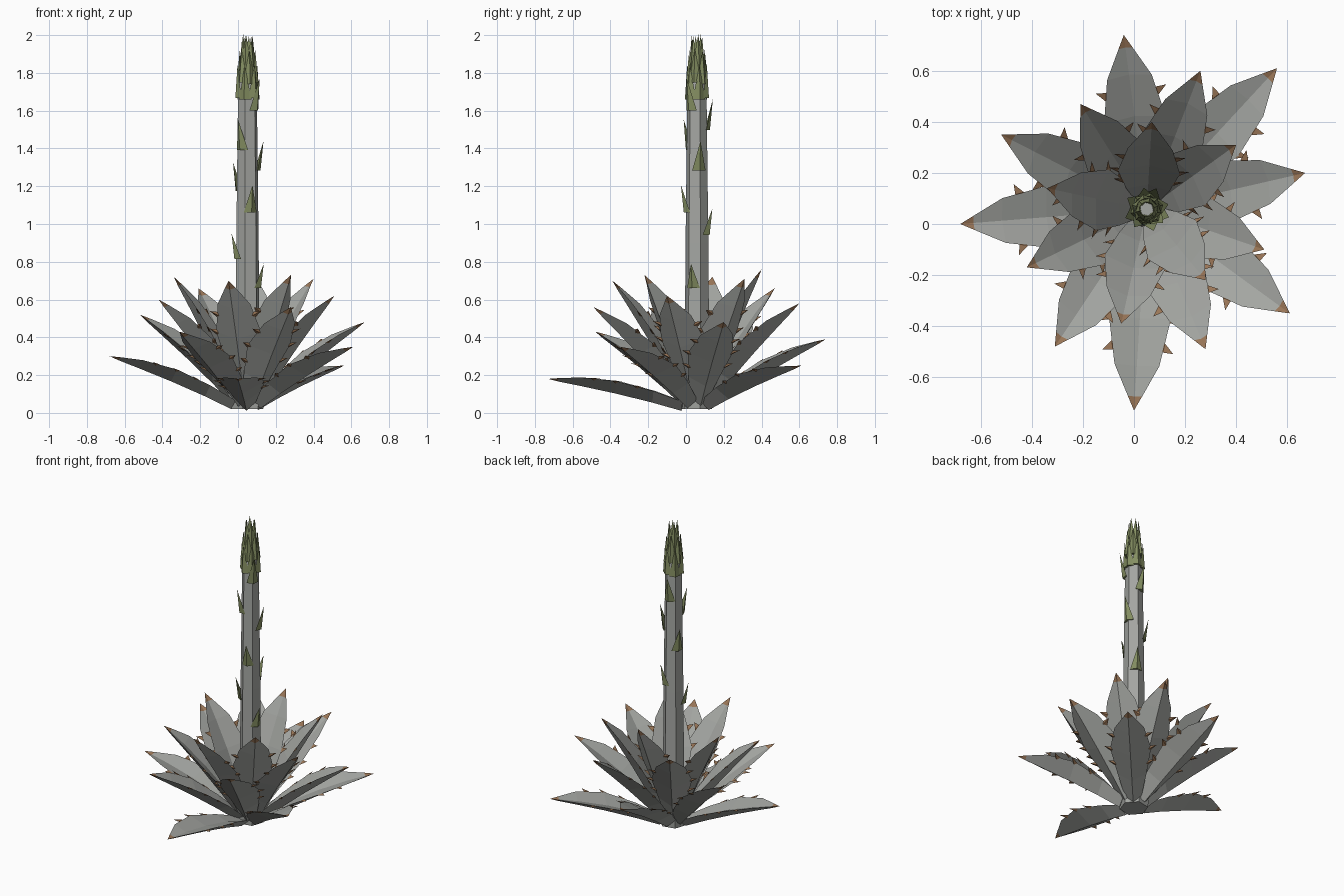
import bpy, bmesh, math
from mathutils import Vector

cube = bpy.data.objects.get("Cube")
if cube:
    bpy.data.objects.remove(cube, do_unlink=True)

CENTRE = Vector((0.05, 0.058, 0))
UP = Vector((0, 0, 1))


def material(name, colour):
    mat = bpy.data.materials.new(name)
    mat.use_nodes = True
    mat.diffuse_color = (*colour, 1)
    mat.node_tree.nodes["Principled BSDF"].inputs["Base Color"].default_value = (*colour, 1)
    return mat


GREY = material("grey leaf", (0.37, 0.38, 0.36))
BROWN = material("brown spine", (0.32, 0.18, 0.095))
GREEN = material("green bract", (0.23, 0.27, 0.12))


def finish(bm, name, *mats):
    bmesh.ops.recalc_face_normals(bm, faces=bm.faces)
    mesh = bpy.data.meshes.new(name)
    bm.to_mesh(mesh)
    bm.free()
    for mat in mats:
        mesh.materials.append(mat)
    obj = bpy.data.objects.new(name, mesh)
    bpy.context.collection.objects.link(obj)
    return obj


def spike(bm, corners, tip, index=0):
    """Closed three-sided spike."""
    base = [bm.verts.new(c) for c in corners]
    top = bm.verts.new(tip)
    bm.faces.new(base).material_index = index
    for i in range(3):
        bm.faces.new((base[i], base[(i + 1) % 3], top)).material_index = index


def tapered_column(name, rings, sides, turn):
    """Faceted column through (radius, height) rings."""
    bm = bmesh.new()
    loops = []
    for radius, z in rings:
        angles = [turn + math.tau * i / sides for i in range(sides)]
        loops.append([bm.verts.new(CENTRE + Vector((radius * math.cos(a), radius * math.sin(a), z)))
                      for a in angles])
    for low, high in zip(loops, loops[1:]):
        for i in range(sides):
            j = (i + 1) % sides
            bm.faces.new((low[i], low[j], high[j], high[i]))
    bm.faces.new(loops[0])
    bm.faces.new(loops[-1])
    return finish(bm, name, GREY)


# Leaf outline: position along the leaf, half width, keel depth
OUTLINE = [(0, 0.05, 0.04), (0.22, 0.085, 0.045), (0.5, 0.122, 0.042),
           (0.76, 0.088, 0.028), (0.925, 0.028, 0.012)]


def half_width(t):
    for (t0, w0, _), (t1, w1, _) in zip(OUTLINE, OUTLINE[1:]):
        if t <= t1:
            return w0 + (w1 - w0) * (t - t0) / (t1 - t0)
    return 0


def leaf(name, tip, rise):
    tip = Vector(tip)
    out = tip - CENTRE
    out.z = 0
    out.normalize()
    base = CENTRE + out * (0.075 - 0.03 * rise) + UP * (0.05 + 0.06 * rise)
    along = (tip - base).normalized()
    side = UP.cross(out)
    normal = along.cross(side)

    def spine(t):
        return base.lerp(tip, t) + normal * 0.12 * t * (1 - t)

    def edge(t, sign):
        w = half_width(t)
        return spine(t) + side * w * sign + normal * w * 0.2

    bm = bmesh.new()
    rings = []
    for t, w, keel in OUTLINE:
        points = (edge(t, 1), spine(t) - normal * 0.06 * w,
                  edge(t, -1), spine(t) - normal * keel)
        rings.append([bm.verts.new(p) for p in points])
    for low, high in zip(rings, rings[1:]):
        for i in range(4):
            j = (i + 1) % 4
            bm.faces.new((low[i], low[j], high[j], high[i]))
    bm.faces.new(rings[0])
    # Brown tip
    end = bm.verts.new(tip)
    for i in range(4):
        bm.faces.new((rings[-1][i], rings[-1][(i + 1) % 4], end)).material_index = 1
    # Marginal thorns
    for sign in (1, -1):
        for t in (0.34, 0.5, 0.66):
            a, b = edge(t - 0.025, sign), edge(t + 0.025, sign)
            middle = (a + b) / 2
            inner = middle - side * sign * 0.012 - normal * 0.012
            spike(bm, (a, b, inner), middle + side * sign * 0.038 + along * 0.022, 1)
    return finish(bm, name, GREY, BROWN)


# Rosette, from the lowest leaf upwards
TIPS = [(0, -0.73, 0.18), (0.56, 0.61, 0.25), (-0.68, 0, 0.3),
        (0.61, -0.35, 0.35), (-0.04, 0.74, 0.39), (-0.31, -0.48, 0.43),
        (0.67, 0.2, 0.48), (-0.52, 0.35, 0.52), (0.28, -0.49, 0.56),
        (0.26, 0.6, 0.58), (-0.42, -0.17, 0.6), (0.51, -0.1, 0.62),
        (-0.21, 0.47, 0.66), (-0.05, -0.39, 0.7), (0.4, 0.31, 0.71),
        (-0.34, 0.14, 0.72), (0.28, -0.22, 0.73), (0.07, 0.4, 0.76)]
for n, tip in enumerate(TIPS):
    leaf(f"leaf_{n + 1}", tip, n / (len(TIPS) - 1))

# Root crown and flower stalk
tapered_column("root_crown", [(0.085, 0.02), (0.09, 0.08), (0.06, 0.16)], 6, 0.2)
tapered_column("flower_stalk", [(0.068, 0.03), (0.062, 0.9), (0.052, 1.7), (0.03, 1.86)], 6, 0.3)


def bract(name, angle, z, height, radius, lean, width):
    out = Vector((math.cos(angle), math.sin(angle), 0))
    side = UP.cross(out)
    foot = CENTRE + out * radius + UP * z
    bm = bmesh.new()
    spike(bm, (foot + side * width, foot - side * width, foot + out * 0.024),
          foot + out * lean + UP * height)
    return finish(bm, name, GREEN)


# Bracts spiralling up the stalk
for n in range(9):
    z = 0.66 + 0.94 * (n / 8) ** 0.87
    bract(f"stalk_bract_{n + 1}", math.radians(222.5 * n - 20), z,
          0.13 + 0.005 * n, 0.052 - 0.001 * n, 0.04, 0.036)

# Closed bud of overlapping bracts
for layer, (z, height, radius, lean) in enumerate(
        [(1.66, 0.18, 0.042, 0.012), (1.74, 0.18, 0.036, 0.006), (1.81, 0.185, 0.022, 0.006)]):
    for n in range(6):
        bract(f"bud_bract_{layer + 1}_{n + 1}", math.tau * (n + layer / 2) / 6 + 0.25,
              z + 0.008 * (n % 2), height, radius, lean, 0.034)
